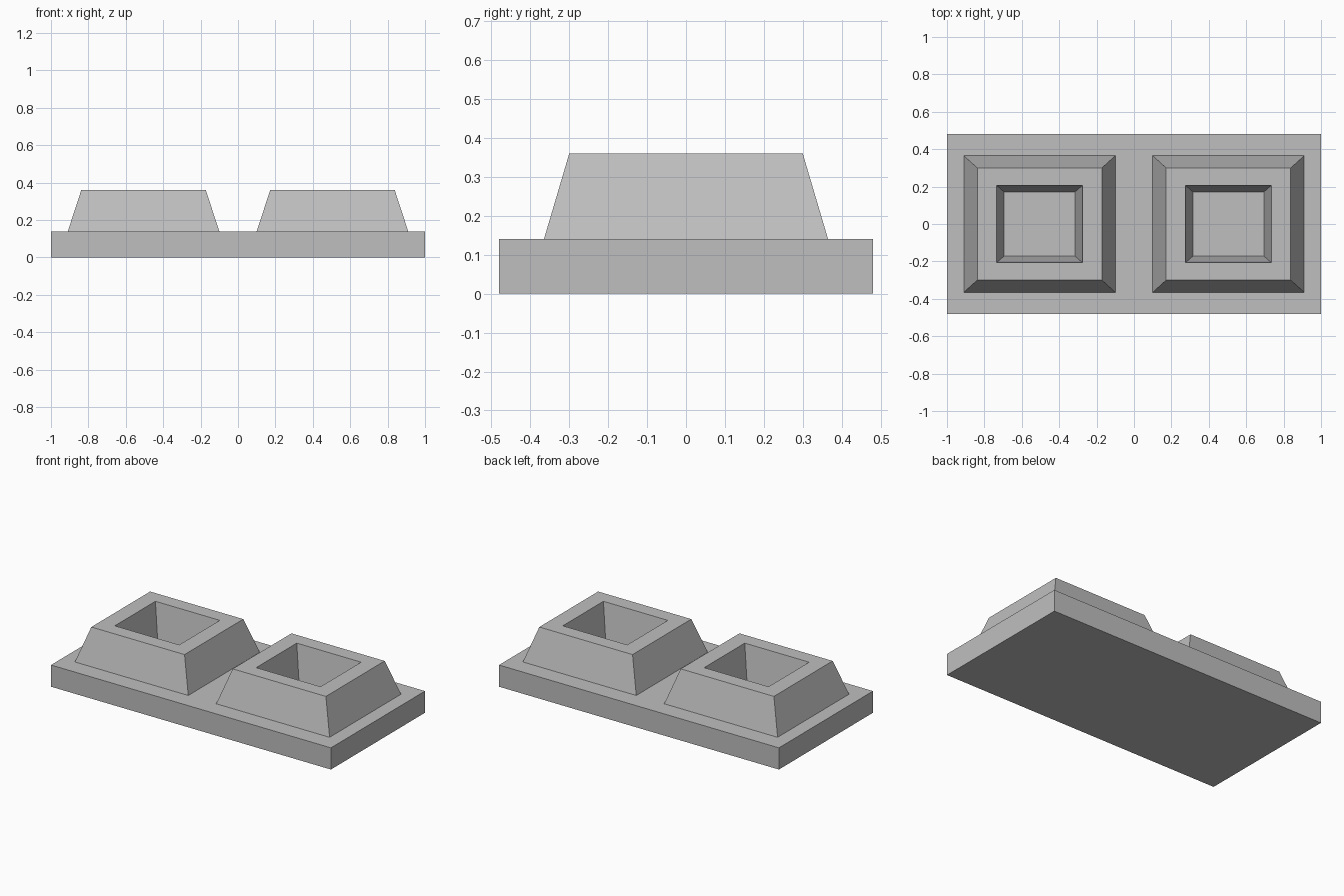
import bpy
import bmesh

if "Cube" in bpy.data.objects:
    bpy.data.objects.remove(bpy.data.objects["Cube"], do_unlink=True)

PLATE_TOP, BLOCK_TOP = 0.14, 0.36

grey = bpy.data.materials.new("plain grey")
grey.use_nodes = True
colour = (0.52, 0.52, 0.52, 1.0)
grey.diffuse_color = colour
grey.node_tree.nodes["Principled BSDF"].inputs["Base Color"].default_value = colour


def stack(name, rings, centre_x=0.0, cap=False):
    """Join rectangular rings (half x, half y, z) into a flat-sided shell."""
    bm = bmesh.new()
    loops = []
    for hx, hy, z in rings:
        corners = ((-hx, -hy), (hx, -hy), (hx, hy), (-hx, hy))
        loops.append([bm.verts.new((x, y, z)) for x, y in corners])
    for low, high in zip(loops, loops[1:]):
        for i in range(4):
            j = (i + 1) % 4
            bm.faces.new((low[i], low[j], high[j], high[i]))
    if cap:
        bm.faces.new(loops[0][::-1])
        bm.faces.new(loops[-1])
    mesh = bpy.data.meshes.new(name)
    bm.to_mesh(mesh)
    bm.free()
    mesh.materials.append(grey)
    obj = bpy.data.objects.new(name, mesh)
    obj.location.x = centre_x
    bpy.context.collection.objects.link(obj)
    return obj


# Base plate
stack("base_plate", [(1.0, 0.48, 0.0), (1.0, 0.48, PLATE_TOP)], cap=True)

# Tapered blocks: outer slope, flat rim, then a pocket down to the plate
block_rings = [
    (0.405, 0.365, PLATE_TOP),
    (0.333, 0.30, BLOCK_TOP),
    (0.23, 0.207, BLOCK_TOP),
    (0.19, 0.172, PLATE_TOP),
]
for side, sign in (("left", 1), ("right", -1)):
    stack(side + "_hollow_block", block_rings, sign * 0.505)
